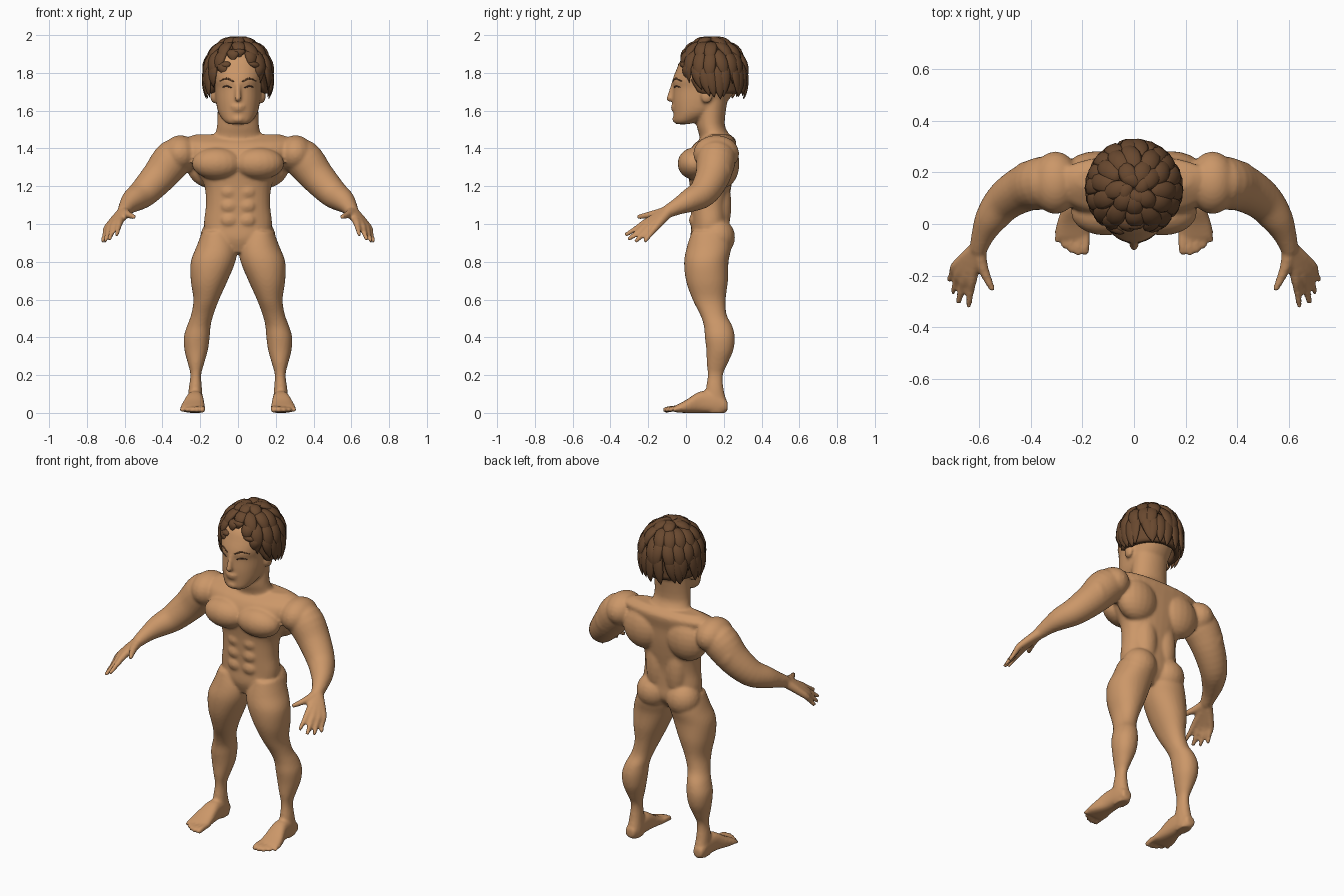
import bpy, bmesh, math, random
from mathutils import Vector, Matrix
from mathutils.bvhtree import BVHTree

random.seed(4)
if "Cube" in bpy.data.objects:
    bpy.data.objects.remove(bpy.data.objects["Cube"], do_unlink=True)


def material(name, rgb):
    m = bpy.data.materials.new(name)
    m.use_nodes = True
    m.diffuse_color = (*rgb, 1)
    m.node_tree.nodes["Principled BSDF"].inputs["Base Color"].default_value = (*rgb, 1)
    return m


skin = material("tan skin", (0.6, 0.31, 0.14))
brown = material("brown hair", (0.14, 0.065, 0.028))
dark = material("dark eye", (0.05, 0.025, 0.015))


def make_object(name, bm, mat):
    bmesh.ops.recalc_face_normals(bm, faces=bm.faces)
    mesh = bpy.data.meshes.new(name)
    bm.to_mesh(mesh)
    mesh.materials.append(mat)
    obj = bpy.data.objects.new(name, mesh)
    bpy.context.collection.objects.link(obj)
    mesh.shade_smooth()
    return obj


def resample(rows, steps=4):
    """Catmull-Rom spline through rows of any length."""
    rows = [Vector(r) for r in rows]
    out = []
    for i in range(len(rows) - 1):
        b, c = rows[i], rows[i + 1]
        a, d = rows[max(i - 1, 0)], rows[min(i + 2, len(rows) - 1)]
        for k in range(steps):
            t = k / steps
            out.append(b + (c - a) * (t / 2) + (a * 2 - b * 5 + c * 4 - d) * (t * t / 2)
                       + (b * 3 - a - c * 3 + d) * (t ** 3 / 2))
    return out + [rows[-1]]


def bridge(bm, rings):
    """Skin a list of point rings and cap both ends."""
    loops = [[bm.verts.new(p) for p in ring] for ring in rings]
    for a, b in zip(loops, loops[1:]):
        for i in range(len(a)):
            j = (i + 1) % len(a)
            bm.faces.new((a[i], a[j], b[j], b[i]))
    bm.faces.new(loops[0])
    bm.faces.new(loops[-1])


def stack(bm, rows, along="z", power=2.3, sides=32):
    """Rounded sections given as (position, a low, a high, b low, b high)."""
    rings = []
    for h, a0, a1, b0, b1 in resample(rows):
        ring = []
        for i in range(sides):
            t = math.tau * i / sides
            c, s = math.cos(t), math.sin(t)
            a = (a0 + a1) / 2 + (a1 - a0) / 2 * math.copysign(abs(c) ** (2 / power), c)
            b = (b0 + b1) / 2 + (b1 - b0) / 2 * math.copysign(abs(s) ** (2 / power), s)
            ring.append((a, b, h) if along == "z" else (a, h, b))
        rings.append(ring)
    bridge(bm, rings)


def blob(bm, centre, radii):
    m = Matrix.Translation(centre) @ Matrix.Diagonal((*radii, 1))
    bmesh.ops.create_uvsphere(bm, u_segments=20, v_segments=12, radius=1, matrix=m)


def tube(bm, points, sides=16):
    """Round limb through (x, y, z, radius) with ball ends."""
    pts = resample(points)
    rings = []
    for i, p in enumerate(pts):
        tangent = (pts[min(i + 1, len(pts) - 1)] - pts[max(i - 1, 0)]).to_3d()
        turn = tangent.to_track_quat("Z", "Y")
        rings.append([p.to_3d() + turn @ Vector((math.cos(a), math.sin(a), 0)) * p[3]
                      for a in (math.tau * k / sides for k in range(sides))])
    bridge(bm, rings)
    for p in (pts[0], pts[-1]):
        blob(bm, p.to_3d(), [p[3]] * 3)


def mirror(bm):
    verts = bmesh.ops.duplicate(bm, geom=bm.verts[:] + bm.edges[:] + bm.faces[:])["geom"]
    for v in verts:
        if isinstance(v, bmesh.types.BMVert):
            v.co.x = -v.co.x


body = bmesh.new()

# Leg
stack(body, [(0, .19, .26, .11, .21), (.04, .185, .265, .1, .22), (.12, .19, .262, .105, .2),
             (.2, .195, .252, .115, .195), (.26, .18, .265, .11, .22), (.33, .16, .283, .108, .25),
             (.4, .15, .287, .1, .258), (.46, .145, .27, .095, .245), (.52, .13, .248, .075, .215),
             (.6, .1, .236, .035, .21), (.7, .055, .25, 0, .222), (.8, .014, .25, -.01, .225),
             (.88, .005, .22, .005, .24), (.96, .04, .19, .03, .23)], power=2.1)
# Foot and toes
stack(body, [(.22, .2, .26, .01, .06), (.17, .188, .267, 0, .1), (.08, .182, .275, 0, .115),
             (0, .176, .3, 0, .068), (-.055, .174, .306, .002, .04)], along="y", power=2.6)
for i, tip in enumerate((-.105, -.108, -.1, -.085, -.065)):
    x, r = .188 + .027 * i, .017 - .0015 * i
    tube(body, [(x, -.02, .024, r), (x, tip * .7, .022, r), (x + .002, tip, .016, r)])
# Arm
tube(body, [(.26, .16, 1.37, .085), (.34, .16, 1.345, .104), (.42, .14, 1.25, .092),
            (.5, .09, 1.165, .078), (.555, .02, 1.125, .063), (.585, -.04, 1.095, .046),
            (.602, -.09, 1.07, .036)], sides=24)
# Fingers run from the wrist so that together they form the palm
for knuckle, tip in (((.627, -.21, 1.01), (.642, -.315, .945)), ((.653, -.203, .998), (.68, -.3, .922)),
                     ((.675, -.185, .988), (.702, -.262, .912)), ((.69, -.16, .983), (.716, -.215, .912))):
    k, t = Vector(knuckle), Vector(tip)
    tube(body, [(.605, -.09, 1.068, .03), (*k, .02), (*k.lerp(t, .5), .015), (*t, .012)], sides=12)
tube(body, [(.603, -.1, 1.065, .03), (.587, -.17, 1.052, .022), (.552, -.25, 1.038, .013)], sides=12)
# Muscles: deltoid, chest, upper back, lower back, glute, ear
for centre, radii in (((.305, .16, 1.372), (.095, .122, .098)), ((.11, .045, 1.32), (.135, .09, .085)),
                      ((.145, .195, 1.32), (.13, .088, .13)), ((.065, .185, 1.1), (.065, .055, .17)),
                      ((.1, .165, .93), (.1, .095, .1)), ((.13, .11, 1.68), (.016, .032, .042)),
                      ((.41, .17, 1.28), (.07, .075, .09))):
    blob(body, centre, radii)
for row in range(3):
    blob(body, (.047, .042, 1.02 + row * .075), (.046, .026, .038))
mirror(body)

# Torso and neck
stack(body, [(z, -w, w, f, b) for z, w, f, b in (
    (.85, .06, .05, .17), (.92, .16, .025, .225), (1, .18, .028, .225), (1.1, .17, .025, .225),
    (1.2, .178, .02, .24), (1.28, .22, .01, .25), (1.36, .27, .01, .255), (1.42, .3, .04, .265),
    (1.45, .29, .08, .26), (1.475, .22, .12, .23))])
stack(body, [(z, -w, w, f, b) for z, w, f, b in (
    (1.4, .16, .08, .25), (1.47, .125, .07, .23), (1.53, .11, .055, .205), (1.66, .108, .05, .22))], power=2)
# Head, nose, lips and chin
stack(body, [(z, -w, w, f, b) for z, w, f, b in (
    (1.528, .045, -.05, .01), (1.545, .075, -.063, .07), (1.59, .104, -.066, .16),
    (1.65, .117, -.07, .22), (1.72, .124, -.068, .27), (1.76, .132, -.072, .28), (1.82, .142, -.05, .28),
    (1.88, .13, -.02, .25), (1.94, .07, .05, .2))], power=2.2)
tube(body, [(0, -.066, 1.745, .012), (0, -.078, 1.7, .014), (0, -.086, 1.665, .018)])
blob(body, (0, -.066, 1.622), (.036, .015, .01))
blob(body, (0, -.063, 1.605), (.032, .015, .01))
blob(body, (0, -.055, 1.555), (.032, .018, .02))

face = BVHTree.FromBMesh(body)
body_obj = make_object("body", body, skin)
remesh = body_obj.modifiers.new("merge", "REMESH")
remesh.mode = "VOXEL"
remesh.voxel_size = .0085
remesh.use_smooth_shade = True
soften = body_obj.modifiers.new("soften", "SMOOTH")
soften.factor, soften.iterations = .5, 5


def on_face(x, z, r):
    hit = face.ray_cast(Vector((x, -1, z)), Vector((0, 1, 0)))[0]
    return (x, hit.y + r * .4, z, r)


# Eyebrows, eyes and mouth line
brows, eyes, mouth = bmesh.new(), bmesh.new(), bmesh.new()
tube(brows, [on_face(.025, 1.755, .004), on_face(.06, 1.77, .005), on_face(.095, 1.757, .003)], sides=8)
tube(eyes, [on_face(.035, 1.722, .003), on_face(.058, 1.73, .006), on_face(.082, 1.724, .003)], sides=8)
mirror(brows)
mirror(eyes)
tube(mouth, [on_face(x, 1.613, .0025) for x in (-.036, 0, .036)], sides=8)
make_object("eyebrows", brows, brown)
make_object("eyes", eyes, dark)
make_object("mouth_line", mouth, dark)


# Hair: angle 0 faces forward, drop is the angle down from the crown
def hair_point(angle, drop, lift=0):
    out = math.sin(math.radians(min(drop, 90)))
    a = math.radians(angle)
    return Vector((math.sin(a) * out * (.163 + lift), .138 - math.cos(a) * out * (.166 + lift),
                   1.8 + math.cos(math.radians(drop)) * (.17 + lift)))


def hairline(angle):
    off = abs((angle + 180) % 360 - 180)
    return 66 + 72 * min(1, off / 65) ** 1.5


def tuft(bm, angle, start, end, width, twist):
    rings = []
    n = 8
    for i in range(n + 1):
        t = i / n
        ang, drop = angle + twist * t, start + (end - start) * t
        centre = hair_point(ang, drop, .004 + .012 * math.sin(math.pi * t))
        side = Vector((math.cos(math.radians(ang)), math.sin(math.radians(ang)), 0))
        normal = (hair_point(ang, drop, .1) - hair_point(ang, drop)).normalized()
        w = width * max(.03, math.sin(math.pi * (.2 + .8 * t)))
        rings.append([centre + side * (w * math.cos(a)) + normal * (w * .42 * math.sin(a))
                      for a in (math.tau * k / 8 for k in range(8))])
    bridge(bm, rings)


locks = bmesh.new()
for count, start, end, width in ((7, 4, 48, .036), (12, 24, 78, .037), (18, 46, 112, .035), (24, 70, 150, .032)):
    for i in range(count):
        angle = 360 * (i + random.uniform(-.2, .2)) / count + start
        stop = min(end, hairline(angle)) + random.uniform(-5, 6)
        if stop - start > 12:
            tuft(locks, angle, start, stop, width, random.uniform(-4, 16))
# Raised swirl at the crown
for angle in range(0, 360, 90):
    tuft(locks, angle, 1, 30, .03, 50)
make_object("hair_locks", locks, brown)

# Scalp cap beneath the locks
cap = bmesh.new()
grid = [[cap.verts.new(hair_point(a, 2 + (hairline(a) - 10) * k / 14)) for a in range(0, 360, 9)]
        for k in range(15)]
for upper, lower in zip(grid, grid[1:]):
    for i in range(len(upper)):
        cap.faces.new((upper[i - 1], upper[i], lower[i], lower[i - 1]))
cap.faces.new(grid[0])
cap_obj = make_object("hair_cap", cap, brown)
thick = cap_obj.modifiers.new("thickness", "SOLIDIFY")
thick.thickness = .03
